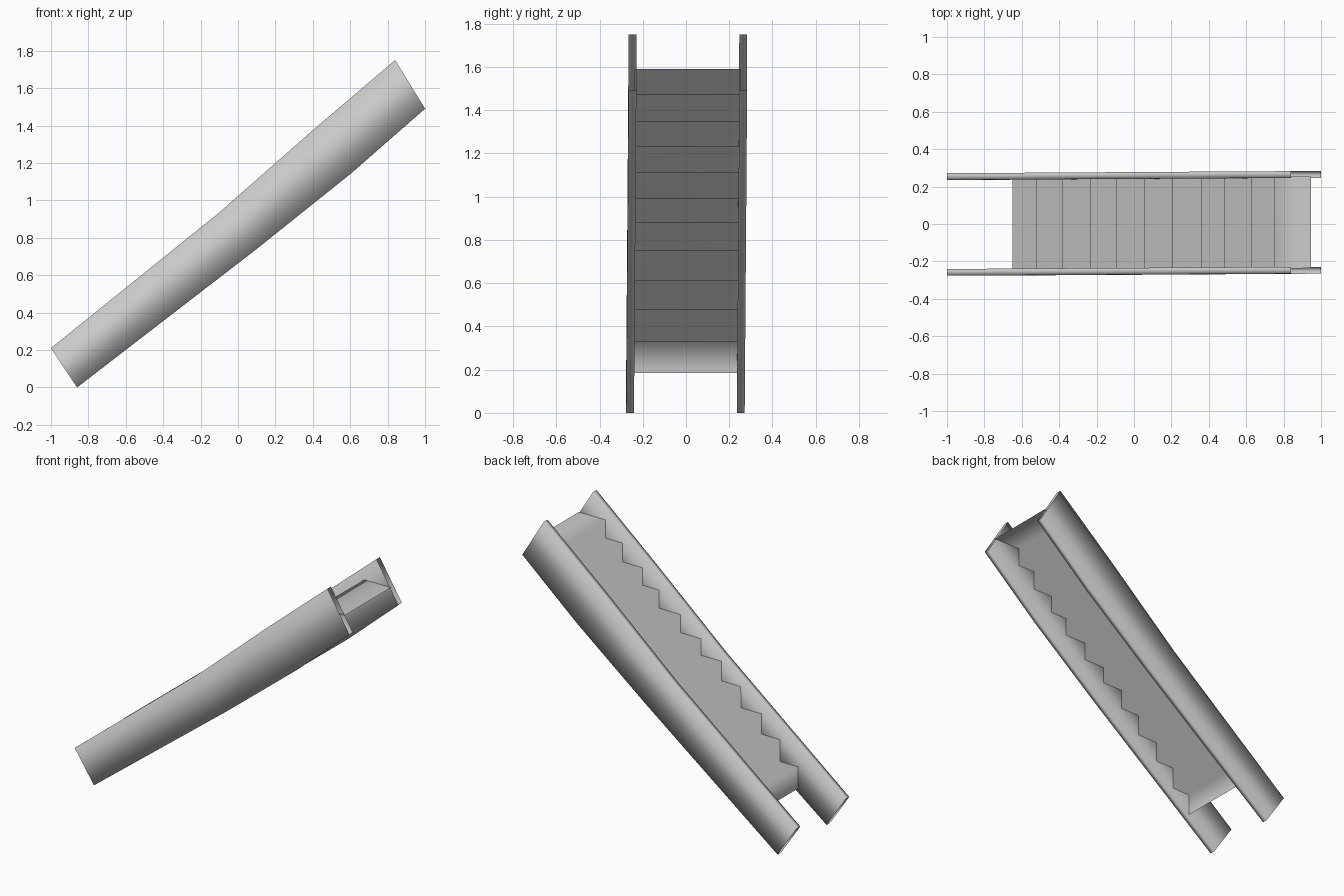
import bpy

cube = bpy.data.objects.get("Cube")
if cube:
    bpy.data.objects.remove(cube, do_unlink=True)

grey = bpy.data.materials.new("plain grey")
grey.use_nodes = True
colour = (0.6, 0.6, 0.6, 1)
grey.diffuse_color = colour
grey.node_tree.nodes["Principled BSDF"].inputs["Base Color"].default_value = colour


def drift(x):
    """Slight sideways lean of the whole flight as it climbs."""
    return 0.003 + 0.006 * x


def add_part(name, verts, faces):
    mesh = bpy.data.meshes.new(name)
    mesh.from_pydata(verts, [], faces)
    mesh.materials.append(grey)
    mesh.shade_smooth()
    obj = bpy.data.objects.new(name, mesh)
    bpy.context.collection.objects.link(obj)
    return obj


# Stringers: open-ended box tubes following a gently bent path
# Each station is (top x, top z, bottom x, bottom z)
stations = [(-1, 0.21, -0.86, 0), (-0.1, 0.935, 0.1, 0.74),
            (0.4, 1.375, 0.6, 1.14), (0.84, 1.75, 1, 1.49)]
half_thick = 0.018


def add_stringer(name, side):
    verts, faces = [], []
    for tx, tz, bx, bz in stations:
        y = side * 0.256 + drift((tx + bx) / 2)
        verts += [(tx, y - half_thick, tz), (tx, y + half_thick, tz),
                  (bx, y + half_thick, bz), (bx, y - half_thick, bz)]
    for s in range(len(stations) - 1):
        for k in range(4):
            a, b = 4 * s + k, 4 * s + (k + 1) % 4
            faces.append((a, a + 4, b + 4, b))
    add_part(name, verts, faces)


add_stringer("left_stringer", 1)
add_stringer("right_stringer", -1)

# Steps: one folded sheet of risers and treads
edges_x = [-0.65, -0.52, -0.385, -0.235, -0.095, 0.055,
           0.205, 0.36, 0.48, 0.625, 0.75, 0.945]
levels = [0.185, 0.33, 0.475, 0.61, 0.75, 0.88,
          0.99, 1.11, 1.23, 1.345, 1.47, 1.59]
profile = [(edges_x[0], levels[0])]
for i in range(len(edges_x) - 1):
    profile += [(edges_x[i], levels[i + 1]), (edges_x[i + 1], levels[i + 1])]

verts, faces = [], []
for x, z in profile:
    verts += [(x, drift(x) - 0.245, z), (x, drift(x) + 0.245, z)]
for i in range(len(profile) - 1):
    a = 2 * i
    faces.append((a, a + 2, a + 3, a + 1))
add_part("folded_steps", verts, faces)
